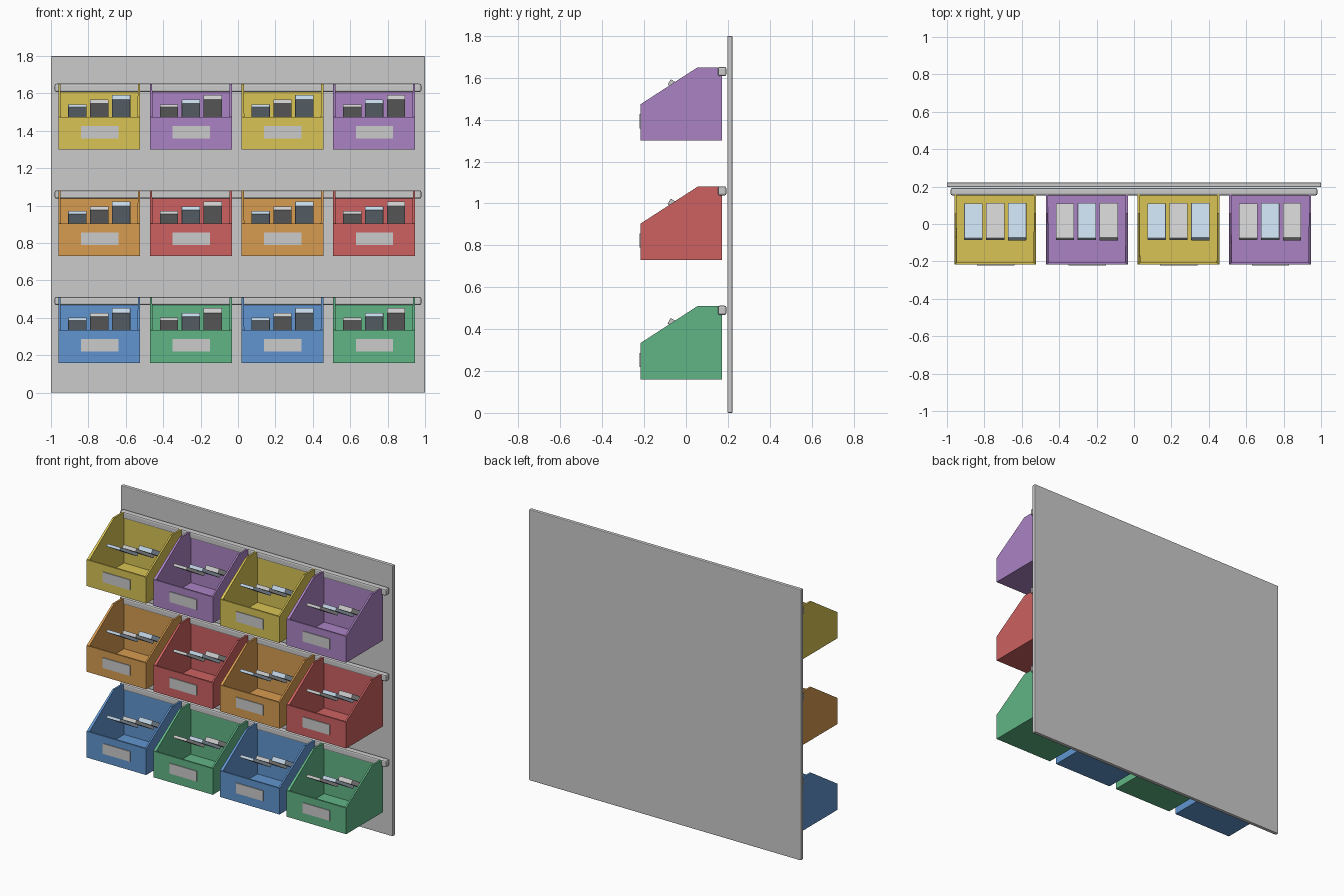
import bpy, bmesh, math

if "Cube" in bpy.data.objects:
    bpy.data.objects.remove(bpy.data.objects["Cube"])


def material(name, rgb):
    m = bpy.data.materials.new(name)
    m.diffuse_color = (*rgb, 1)
    m.use_nodes = True
    m.node_tree.nodes["Principled BSDF"].inputs["Base Color"].default_value = m.diffuse_color
    return m


def new_object(name, bm, mat=None):
    bmesh.ops.recalc_face_normals(bm, faces=bm.faces)
    mesh = bpy.data.meshes.new(name)
    bm.to_mesh(mesh)
    bm.free()
    ob = bpy.data.objects.new(name, mesh)
    bpy.context.collection.objects.link(ob)
    if mat:
        mesh.materials.append(mat)
    return ob


def box(name, center, size, mat=None, bevel=0, tilt=0):
    bm = bmesh.new()
    bmesh.ops.create_cube(bm, size=1)
    bmesh.ops.scale(bm, vec=size, verts=bm.verts)
    ob = new_object(name, bm, mat)
    ob.location = center
    ob.rotation_euler.x = tilt
    if bevel:
        mod = ob.modifiers.new("Bevel", 'BEVEL')
        mod.width = bevel
        mod.segments = 2
    return ob


# open-topped bin: sloped side profile, walls thickened inward
BIN_W, FRONT, BACK = 0.438, -0.217, 0.172
PROFILE = [(FRONT, 0), (FRONT, 0.174), (0.055, 0.35), (BACK, 0.35), (BACK, 0)]


def open_bin(name, x, z, mat):
    bm = bmesh.new()
    left, right = ([bm.verts.new((sx * BIN_W / 2, py, pz)) for py, pz in PROFILE]
                   for sx in (-1, 1))
    bm.faces.new(left)
    bm.faces.new(right[::-1])
    for a, b in ((0, 1), (3, 4), (4, 0)):          # front, back, floor
        bm.faces.new((left[b], left[a], right[a], right[b]))
    bmesh.ops.recalc_face_normals(bm, faces=bm.faces)
    # make sure the floor faces down so the thickness grows inward
    bm.normal_update()
    floor = min(bm.faces, key=lambda f: f.calc_center_median().z)
    flip = floor.normal.z > 0
    ob = new_object(name, bm, mat)
    if flip:
        ob.data.flip_normals()
    ob.location = (x, 0, z)
    mod = ob.modifiers.new("Walls", 'SOLIDIFY')
    mod.thickness = 0.012
    mod.offset = -1
    mod.use_even_offset = True


blue, green = material("blue", (.12, .30, .63)), material("green", (.12, .46, .24))
orange, red = material("orange", (.68, .33, .08)), material("red", (.61, .12, .12))
yellow, purple = material("yellow", (.69, .55, .09)), material("purple", (.41, .23, .55))
pale_blue = material("pale_blue", (.55, .68, .80))

# back panel
box("back_panel", (0, 0.2095, 0.9), (2, 0.025, 1.8), bevel=0.005)

rows = [(0.16, (blue, green)), (0.73, (orange, red)), (1.30, (yellow, purple))]
for r, (z, colours) in enumerate(rows):
    # hanging rail
    box(f"rail_{r}", (0, 0.173, z + 0.33), (1.96, 0.04, 0.044), bevel=0.009)
    for c in range(4):
        x = -0.742 + 0.49 * c
        tag = f"{r}_{c}"
        open_bin(f"bin_{tag}", x, z, colours[c % 2])
        # label plate on the bin front
        box(f"label_plate_{tag}", (x + 0.002, -0.2185, z + 0.093), (0.2, 0.007, 0.068))
        # tilted packets inside the bin, each thicker and higher than the last
        for k in range(3):
            box(f"packet_{tag}_{k}", (x + 0.117 * (k - 1), 0.013, z + 0.178 + 0.023 * k),
                (0.098, 0.218, 0.018 + 0.006 * k),
                pale_blue if (c + k) % 2 == 0 else None,
                bevel=0.002, tilt=-math.radians(31))
